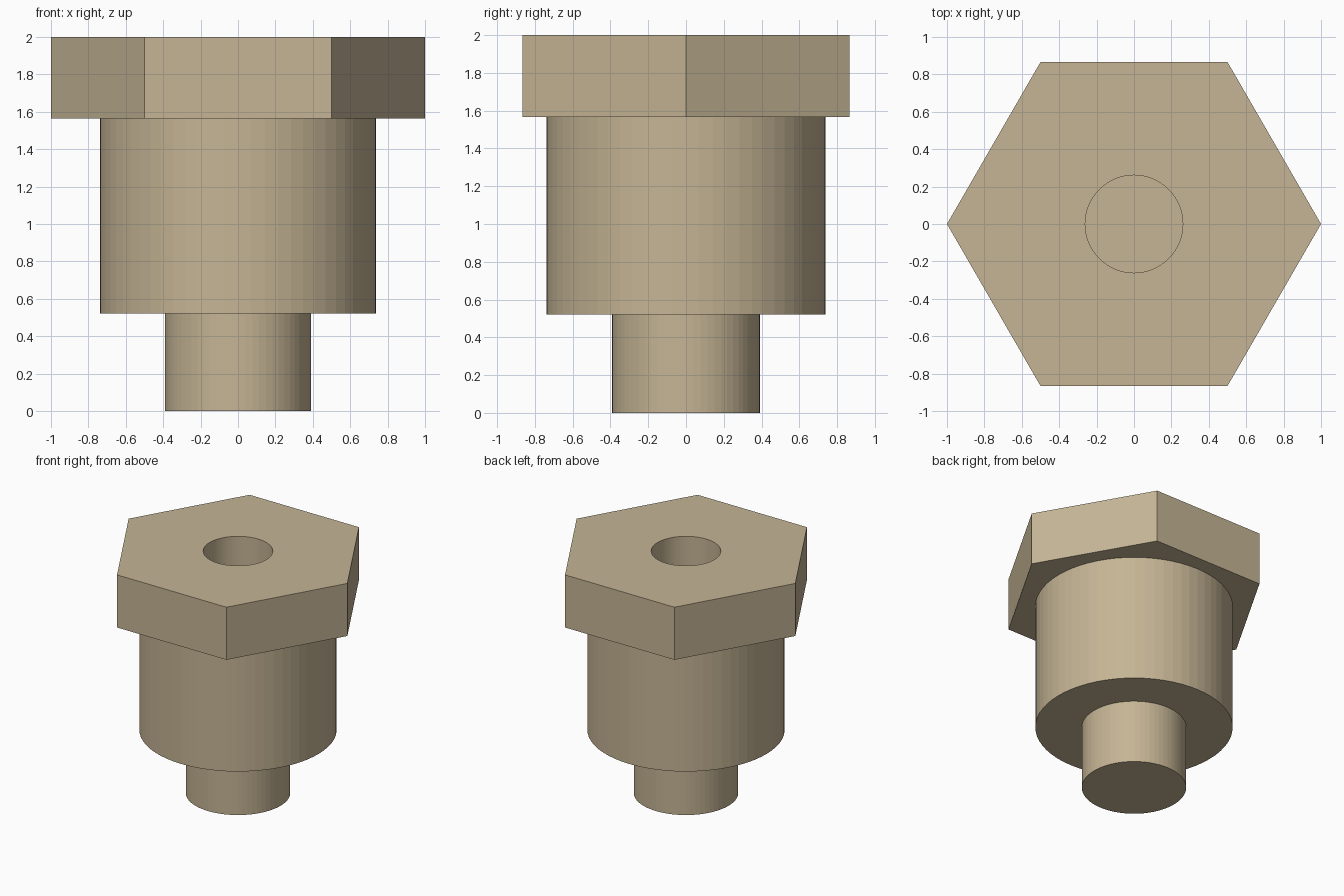
import bpy, math

if "Cube" in bpy.data.objects:
    bpy.data.objects.remove(bpy.data.objects["Cube"])

U = 2 / 46  # one design unit: 46 units span the full height


def prism(name, radius, z0, z1, sides=64, turn=0.0):
    bpy.ops.mesh.primitive_cylinder_add(
        vertices=sides, radius=radius * U, depth=(z1 - z0) * U,
        location=(0, 0, (z0 + z1) / 2 * U), rotation=(0, 0, turn))
    ob = bpy.context.object
    ob.name = name
    bpy.ops.object.transform_apply(location=True, rotation=True, scale=True)
    return ob


def combine(target, tool, operation):
    mod = target.modifiers.new(operation.lower(), 'BOOLEAN')
    mod.operation = operation
    mod.solver = 'EXACT'
    mod.object = tool
    bpy.context.view_layer.objects.active = target
    bpy.ops.object.modifier_apply(modifier=mod.name)
    bpy.data.objects.remove(tool, do_unlink=True)


# Hexagonal head, points along x
plug = prism("hex_plug", 23, 36, 46, sides=6, turn=math.radians(30))

# Wide body and narrow pin, overlapping the part above for a clean union
combine(plug, prism("body", 17, 12, 40), 'UNION')
combine(plug, prism("pin", 9, 0, 15), 'UNION')

# Blind bore from the top
combine(plug, prism("bore", 6, 12, 50), 'DIFFERENCE')

# Tan finish
mat = bpy.data.materials.new("tan")
mat.diffuse_color = (0.56, 0.46, 0.30, 1)
mat.use_nodes = True
mat.node_tree.nodes["Principled BSDF"].inputs["Base Color"].default_value = mat.diffuse_color
plug.data.materials.clear()
plug.data.materials.append(mat)
